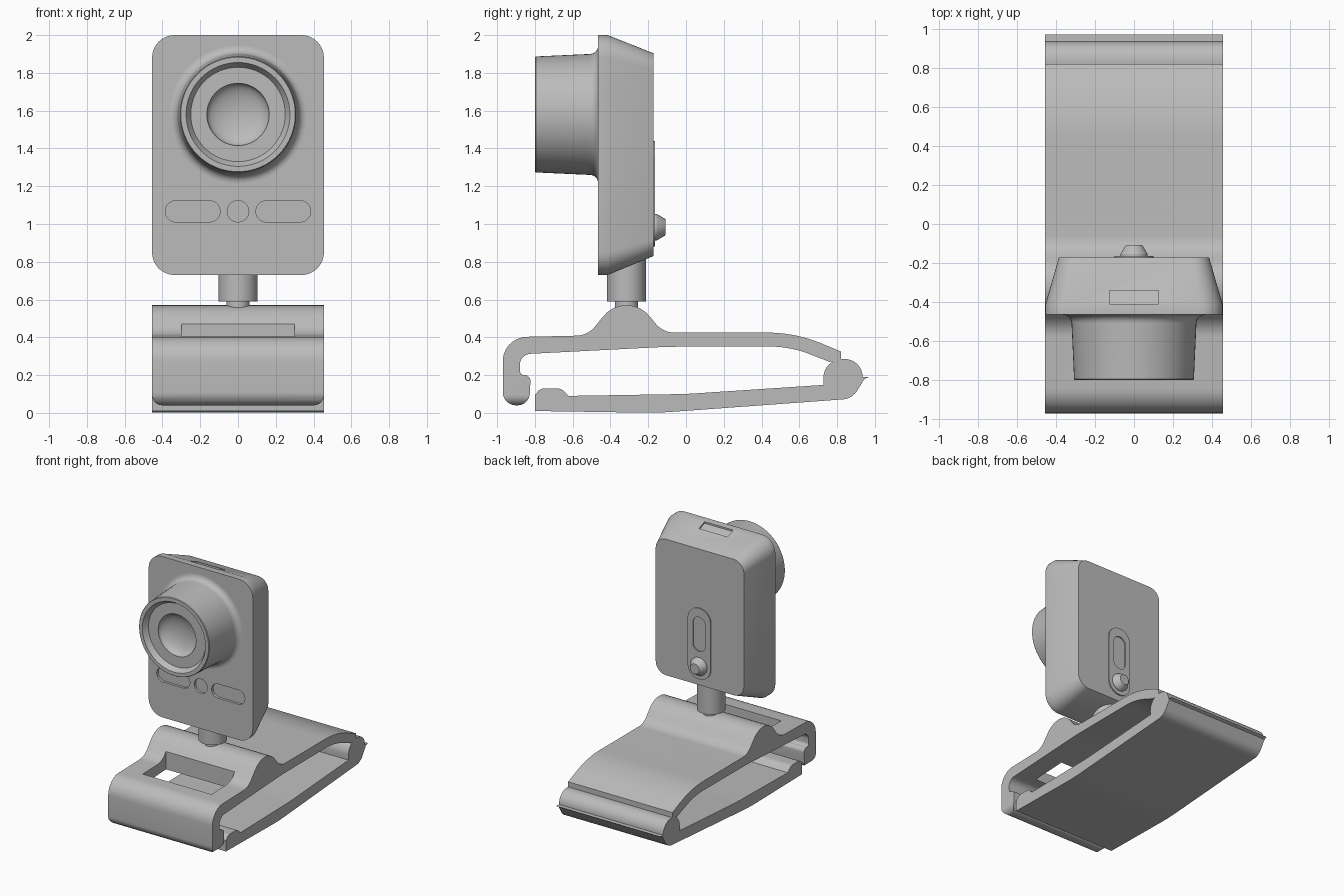
import bpy, bmesh
from math import pi, cos, sin, tan
from mathutils import Vector

start_cube = bpy.data.objects.get("Cube")
if start_cube:
    bpy.data.objects.remove(start_cube, do_unlink=True)

GREY = (0.5, 0.5, 0.5, 1.0)
grey = bpy.data.materials.new("plain grey")
grey.use_nodes = True
grey.diffuse_color = GREY
grey.node_tree.nodes["Principled BSDF"].inputs["Base Color"].default_value = GREY


def loft(name, rings):
    """Skin a stack of equal-length point rings and cap both ends."""
    bm = bmesh.new()
    loops = [[bm.verts.new(p) for p in ring] for ring in rings]
    for a, b in zip(loops, loops[1:]):
        for i in range(len(a)):
            j = (i + 1) % len(a)
            bm.faces.new((a[i], a[j], b[j], b[i]))
    bm.faces.new(loops[0])
    bm.faces.new(loops[-1])
    bmesh.ops.recalc_face_normals(bm, faces=bm.faces)
    mesh = bpy.data.meshes.new(name)
    bm.to_mesh(mesh)
    bm.free()
    mesh.materials.append(grey)
    obj = bpy.data.objects.new(name, mesh)
    bpy.context.collection.objects.link(obj)
    return obj


def activate(obj):
    bpy.ops.object.select_all(action='DESELECT')
    obj.select_set(True)
    bpy.context.view_layer.objects.active = obj


def boolean(obj, cutter, operation='DIFFERENCE'):
    """Apply a boolean and discard the cutter."""
    activate(obj)
    mod = obj.modifiers.new("cut", 'BOOLEAN')
    mod.operation = operation
    mod.solver = 'EXACT'
    mod.object = cutter
    bpy.ops.object.modifier_apply(modifier=mod.name)
    bpy.data.objects.remove(cutter, do_unlink=True)


def smooth(obj, angle=0.5):
    activate(obj)
    bpy.ops.object.shade_smooth_by_angle(angle=angle)


def fillet(corners, steps=10):
    """Turn (u, v, radius) corners into an outline with rounded corners."""
    out = []
    for i, (u, v, r) in enumerate(corners):
        p = Vector((u, v))
        if r == 0:
            out.append(p)
            continue
        a = (Vector(corners[i - 1][:2]) - p).normalized()
        b = (Vector(corners[(i + 1) % len(corners)][:2]) - p).normalized()
        half = a.angle(b) / 2
        centre = p + (a + b).normalized() * (r / sin(half))
        first = p + a * (r / tan(half)) - centre
        last = p + b * (r / tan(half)) - centre
        sweep = pi - 2 * half
        for k in range(steps + 1):
            t = sweep * k / steps
            out.append(centre + (first * sin(sweep - t) + last * sin(t)) / sin(sweep))
    return out


def rounded_rect(x, z, half_w, half_h, r, y):
    pts = fillet([(x - half_w, z - half_h, r), (x + half_w, z - half_h, r),
                  (x + half_w, z + half_h, r), (x - half_w, z + half_h, r)])
    return [(p.x, y, p.y) for p in pts]


def block(name, x, z, half_w, half_h, r, y0, y1):
    return loft(name, [rounded_rect(x, z, half_w, half_h, r, y) for y in (y0, y1)])


def side_extrude(name, corners, half_w):
    pts = fillet(corners)
    return loft(name, [[(x, p.x, p.y) for p in pts] for x in (-half_w, half_w)])


def turned(name, z, profile, n=64):
    """Lathe (radius, y) pairs about a front-to-back axis at height z."""
    angles = [2 * pi * k / n for k in range(n)]
    return loft(name, [[(r * cos(t), y, z + r * sin(t)) for t in angles] for r, y in profile])


def upright(name, y, profile, n=40):
    """Lathe (radius, z) pairs about a vertical axis at depth y."""
    angles = [2 * pi * k / n for k in range(n)]
    return loft(name, [[(r * cos(t), y + r * sin(t), z) for t in angles] for r, z in profile])


HALF = 0.455

# Upper clip arm: hooked lip, hump and long tongue
upper = side_extrude("upper_clip_arm", [
    (-.97, .04, .07), (-.97, .4, .13), (-.52, .41, .13), (-.315, .663, .158),
    (-.122, .425, .13), (.58, .425, .75), (.82, .325, 0), (.82, .28, 0),
    (.76, .27, 0), (.55, .352, .6), (-.1, .35, 2), (-.88, .31, .06),
    (-.88, .2, .025), (-.822, .2, .03), (-.83, .04, .065)], HALF)
# rounded lower corners of the lip
boolean(upper, block("lip_limit", 0, .54, HALF, .5, .055, -1.2, 1.2), 'INTERSECT')
# rectangular window through the front of the arm
boolean(upper, side_extrude("window_cutter", [
    (-.76, .25, 0), (-.47, .25, 0), (-.47, .8, 0), (-.76, .8, 0)], .3))
smooth(upper)

# Lower clip arm with its hinge barrel
lower = side_extrude("lower_clip_arm", [
    (-.8, .01, 0), (-.15, 0, 2), (.88, .075, .1), (.945, .18, 0), (.97, .19, 0),
    (.935, .19, 0), (.935, .285, .094), (.725, .285, .1), (.728, .148, 0),
    (0, .1, 2), (-.62, .09, 0), (-.66, .13, .06), (-.77, .13, .05), (-.8, .095, 0)], HALF)
smooth(lower)

# Stem between clip and body
stem = upright("stem", -.315, [(.062, .54), (.062, .59), (.103, .59), (.103, .86)])
smooth(stem)

# Camera body: rounded front, tapering to the back
body = loft("camera_body", [
    rounded_rect(0, 1.365, HALF, .635, .12, -.465),
    rounded_rect(0, 1.365, HALF, .635, .12, -.415),
    rounded_rect(0, 1.367, .385, .537, .09, -.172)])
# front recesses: two pills and a round one
for x, half_w in ((-.24, .145), (0, .057), (.24, .145)):
    boolean(body, block("recess_cutter", x, 1.067, half_w, .056, .0555, -.6, -.445))
# shallow notch along the sloping top
boolean(body, side_extrude("top_cutter", [
    (-.41, 1.985, 0), (-.34, 1.957, 0), (-.34, 2.1, 0), (-.41, 2.1, 0)], .125))
smooth(body)

# Lens barrel with flared foot, stepped rim and concave dish
flare = [(.32 + .045 * (1 - sin(t)), -.465 - .045 * (1 - cos(t)))
         for t in [pi / 2 * k / 8 for k in range(9)]]
dish = [(.165 * cos(t), -.76 + .07 * sin(t)) for t in [k * pi / 22 for k in range(11)]]
lens = turned("lens_barrel", 1.58,
              [(.365, -.45)] + flare + [(.307, -.795), (.303, -.8), (.275, -.8), (.25, -.76)] + dish)
smooth(lens)

# Back plate with slot, and the button below it
plate = block("back_plate", 0, 1.16, .1, .28, .099, -.19, -.163)
boolean(plate, block("slot_cutter", 0, 1.235, .055, .135, .054, -.178, -.1))
smooth(plate)
button = turned("back_button", .983, [(.07, -.18), (.07, -.155), (.045, -.112), (.04, -.108)], 32)
smooth(button)
